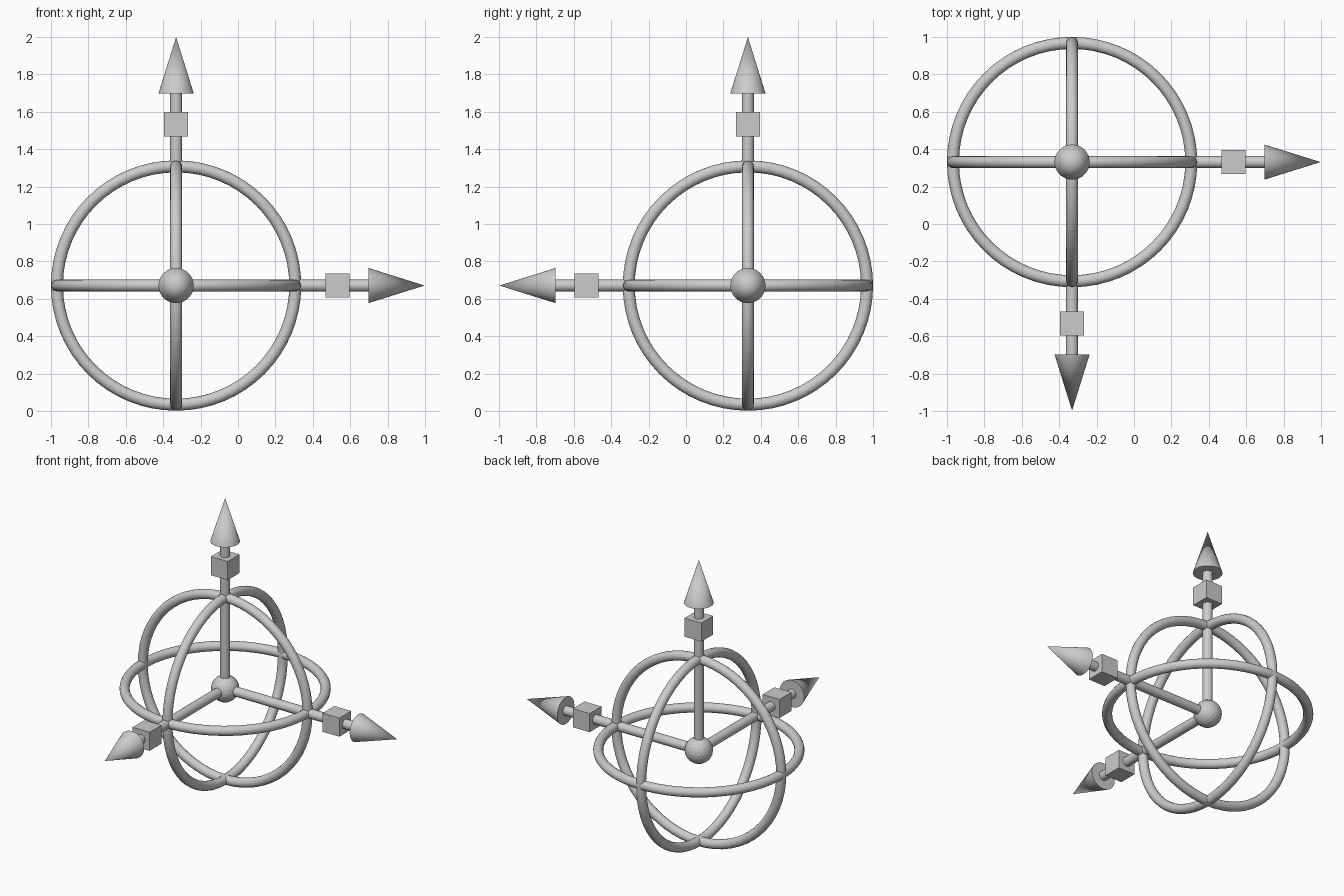
import bpy
from math import pi, radians
from mathutils import Vector

if "Cube" in bpy.data.objects:
    bpy.data.objects.remove(bpy.data.objects["Cube"])

C = Vector((-0.331, 0.331, 0.671))   # gizmo origin
RING_R, TUBE_R = 0.637, 0.032
CUBE_AT, CUBE = 0.863, 0.13
CONE_AT, CONE_H, CONE_R = 1.028, 0.301, 0.094


def finish(name, angle=20):
    ob = bpy.context.object
    ob.name = name
    bpy.ops.object.shade_smooth_by_angle(angle=radians(angle))
    return ob


# direction and rotation taking +z onto each arrow
axes = {
    "right": (Vector((1, 0, 0)), (0, pi / 2, 0)),
    "front": (Vector((0, -1, 0)), (pi / 2, 0, 0)),
    "up": (Vector((0, 0, 1)), (0, 0, 0)),
}

for name, (d, rot) in axes.items():
    # shaft from the hub to the arrow head
    bpy.ops.mesh.primitive_cylinder_add(vertices=24, radius=0.032, depth=CONE_AT,
                                        location=C + d * CONE_AT / 2, rotation=rot)
    finish(name + "_shaft", 30)

    # scale handle cube
    bpy.ops.mesh.primitive_cube_add(size=CUBE, location=C + d * CUBE_AT)
    bpy.context.object.name = name + "_cube"

    # arrow head
    bpy.ops.mesh.primitive_cone_add(vertices=32, radius1=CONE_R, radius2=0, depth=CONE_H,
                                    location=C + d * (CONE_AT + CONE_H / 2), rotation=rot)
    finish(name + "_arrow_head", 30)

    # rotation ring around this axis
    bpy.ops.mesh.primitive_torus_add(major_radius=RING_R, minor_radius=TUBE_R,
                                     major_segments=64, minor_segments=16,
                                     location=C, rotation=rot)
    finish(name + "_ring", 30)

# hub ball
bpy.ops.mesh.primitive_ico_sphere_add(subdivisions=3, radius=0.09, location=C)
bpy.context.object.name = "hub_ball"
